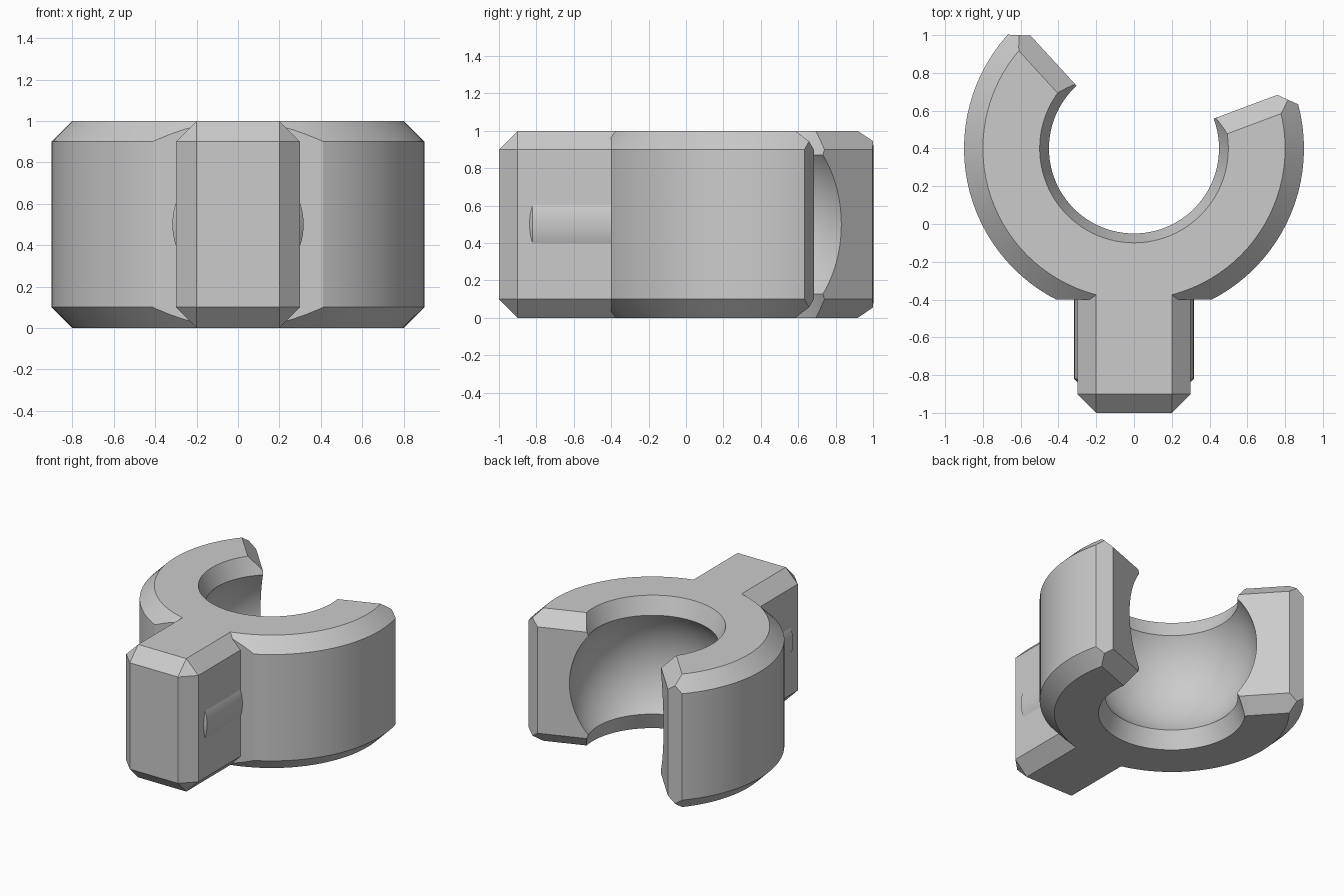
import bpy, bmesh, math
from mathutils import Matrix, Vector

CENTRE = Vector((0, 0.4, 0))          # axis of the ring
CHAMFER = 0.1
GAP_START, GAP_END = math.radians(20.5), math.radians(132.5)

if "Cube" in bpy.data.objects:
    bpy.data.objects.remove(bpy.data.objects["Cube"], do_unlink=True)

grey = bpy.data.materials.new("plain grey")
grey.use_nodes = True
colour = (0.6, 0.6, 0.6, 1)
grey.diffuse_color = colour
grey.node_tree.nodes["Principled BSDF"].inputs["Base Color"].default_value = colour


def finish(bm, name):
    bmesh.ops.recalc_face_normals(bm, faces=bm.faces[:])
    mesh = bpy.data.meshes.new(name)
    bm.to_mesh(mesh)
    bm.free()
    obj = bpy.data.objects.new(name, mesh)
    bpy.context.collection.objects.link(obj)
    return obj


def lathe(profile, steps=96):
    """Solid of revolution about z with flat end caps."""
    bm = bmesh.new()
    verts = [bm.verts.new((r, 0, z)) for r, z in profile]
    edges = [bm.edges.new(pair) for pair in zip(verts, verts[1:])]
    bmesh.ops.spin(bm, geom=verts + edges, cent=(0, 0, 0), axis=(0, 0, 1),
                   angle=math.tau, steps=steps)
    bmesh.ops.remove_doubles(bm, verts=bm.verts[:], dist=1e-4)
    bmesh.ops.holes_fill(bm, edges=bm.edges[:], sides=0)
    return bm


def combine(target, tool, operation):
    mod = target.modifiers.new(tool.name, "BOOLEAN")
    mod.operation, mod.object, mod.solver = operation, tool, "EXACT"
    bpy.context.view_layer.objects.active = target
    bpy.ops.object.modifier_apply(modifier=mod.name)
    bpy.data.objects.remove(tool, do_unlink=True)


# Chamfered ring body, flattened where the stem joins
bm = lathe([(0.8, 0), (0.9, CHAMFER), (0.9, 1 - CHAMFER), (0.8, 1)])
bm.transform(Matrix.Translation(CENTRE))
bmesh.ops.bisect_plane(bm, geom=bm.verts[:] + bm.edges[:] + bm.faces[:],
                       plane_co=(0, -0.4, 0), plane_no=(0, -1, 0), clear_outer=True)
bmesh.ops.holes_fill(bm, edges=bm.edges[:], sides=0)
clip = finish(bm, "socket_clip")

# Chamfered stem block
bm = bmesh.new()
bmesh.ops.create_cube(bm, size=1, matrix=Matrix.Translation((0, -0.55, 0.5))
                      @ Matrix.Diagonal((0.6, 0.9, 1, 1)))
bmesh.ops.bevel(bm, geom=bm.edges[:], offset=CHAMFER, segments=1, affect="EDGES")
combine(clip, finish(bm, "stem"), "UNION")

# Round core that bulges slightly from the stem sides
bm = lathe([(0.216, 0), (0.317, 0.1), (0.317, 0.6)])
bm.transform(Matrix.Translation((0, -0.92, 0.5)) @ Matrix.Rotation(-math.pi / 2, 4, "X"))
combine(clip, finish(bm, "stem_core"), "UNION")

# Spherical socket
bm = bmesh.new()
bmesh.ops.create_uvsphere(bm, u_segments=96, v_segments=48, radius=0.584,
                          matrix=Matrix.Translation(CENTRE + Vector((0, 0, 0.5))))
combine(clip, finish(bm, "socket"), "DIFFERENCE")

# Tapered openings above and below the socket
bm = lathe([(0.538, -0.1), (0.346, 0.4), (0.346, 0.6), (0.538, 1.1)])
bm.transform(Matrix.Translation(CENTRE))
combine(clip, finish(bm, "openings"), "DIFFERENCE")


# Side gap, flared so that both arm tips get chamfered edges
def tip_point(angle, side, along, inset):
    u = Vector((math.cos(angle), math.sin(angle), 0))
    v = Vector((u.y, -u.x, 0)) * side
    return CENTRE + u * along + v * inset


middle = (GAP_START + GAP_END) / 2
bm = bmesh.new()
loops = []
for z, inset in ((-0.1, 0.2), (0.1, 0), (0.9, 0), (1.1, 0.2)):
    apex = -inset / math.sin((GAP_END - GAP_START) / 2)
    points = [tip_point(middle, 1, apex, 0),
              tip_point(GAP_START, 1, 0.81 + inset, inset),
              tip_point(GAP_START, 1, 1.41, 0.6),
              tip_point(middle, 1, 4, 0),
              tip_point(GAP_END, -1, 1.41, 0.6),
              tip_point(GAP_END, -1, 0.81 + inset, inset)]
    loops.append([bm.verts.new((p.x, p.y, z)) for p in points])
for low, high in zip(loops, loops[1:]):
    for i in range(len(low)):
        j = (i + 1) % len(low)
        bm.faces.new((low[i], low[j], high[j], high[i]))
bm.faces.new(loops[0])
bm.faces.new(loops[-1])
combine(clip, finish(bm, "gap"), "DIFFERENCE")

# Colour and shading
clip.data.materials.clear()
clip.data.materials.append(grey)
for face in clip.data.polygons:
    face.material_index = 0
bpy.ops.object.select_all(action="DESELECT")
clip.select_set(True)
bpy.context.view_layer.objects.active = clip
bpy.ops.object.shade_smooth_by_angle(angle=math.radians(15))
